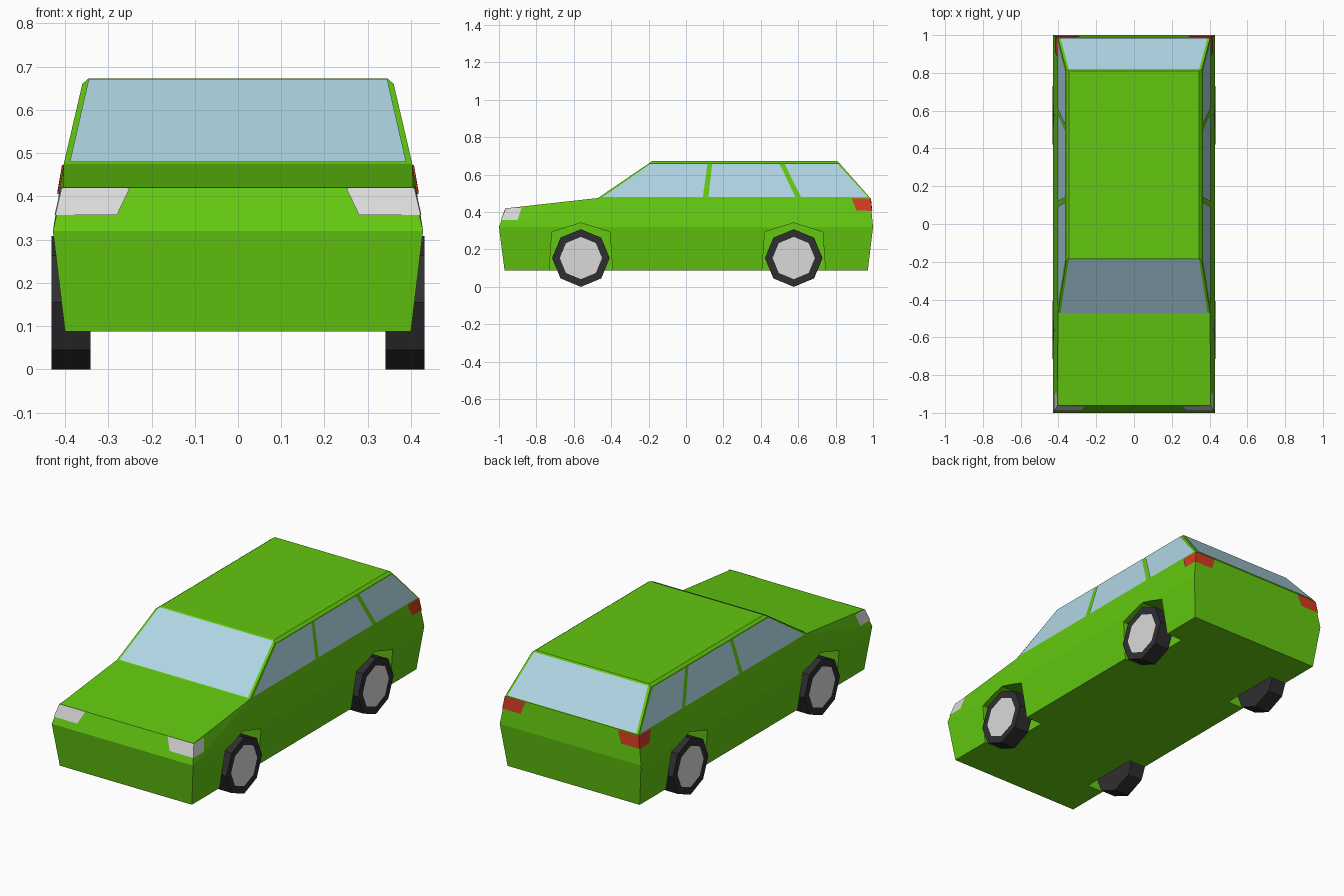
import bpy, bmesh, math
from mathutils import Vector, Matrix

cube = bpy.data.objects.get("Cube")
if cube:
    bpy.data.objects.remove(cube, do_unlink=True)


def material(name, r, g, b):
    m = bpy.data.materials.new(name)
    m.use_nodes = True
    m.diffuse_color = (r, g, b, 1)
    m.node_tree.nodes["Principled BSDF"].inputs["Base Color"].default_value = (r, g, b, 1)
    return m


GREEN = material("green_paint", 0.125, 0.58, 0.005)
GLASS = material("pale_blue_glass", 0.43, 0.67, 0.77)
SILVER = material("light_silver", 0.7, 0.7, 0.7)
RED = material("tail_red", 0.64, 0.045, 0.016)
RUBBER = material("black_rubber", 0.028, 0.028, 0.031)


def finish(name, bm, *mats):
    mesh = bpy.data.meshes.new(name)
    bm.to_mesh(mesh)
    bm.free()
    for m in mats:
        mesh.materials.append(m)
    obj = bpy.data.objects.new(name, mesh)
    bpy.context.collection.objects.link(obj)
    return obj


def add_hull(bm, points):
    verts = [bm.verts.new(p) for p in points]
    bmesh.ops.convex_hull(bm, input=verts)


def both_sides(points):
    return [(s * x, y, z) for s in (1, -1) for x, y, z in points]


def solid(name, half):
    """Convex flat-faced solid from the points of one half."""
    bm = bmesh.new()
    add_hull(bm, both_sides(half))
    bmesh.ops.dissolve_limit(bm, angle_limit=0.01, verts=bm.verts[:], edges=bm.edges[:])
    bmesh.ops.recalc_face_normals(bm, faces=bm.faces[:])
    return finish(name, bm, GREEN)


def plate(name, mat, polygons, lift=0.004):
    """Thin skin lying just proud of the body."""
    bm = bmesh.new()
    centre = Vector((0, 0, 0.35))
    for poly in polygons:
        face = bm.faces.new([bm.verts.new(p) for p in poly])
        face.normal_update()
        if face.normal.dot(face.calc_center_median() - centre) < 0:
            face.normal_flip()
    bmesh.ops.remove_doubles(bm, verts=bm.verts[:], dist=0.0005)
    bm.normal_update()
    for v, n in [(v, v.normal.copy()) for v in bm.verts]:
        v.co += n * lift
    return finish(name, bm, mat)


def plate_pair(name, mat, polygons):
    for side, s in (("left", 1), ("right", -1)):
        plate(f"{side}_{name}", mat, [[(s * x, y, z) for x, y, z in p] for p in polygons])


# Lower body and cabin
body = solid("lower_body", [
    (0.40, -0.97, 0.087), (0.40, 0.972, 0.087),
    (0.428, -1.0, 0.32), (0.428, 1.0, 0.32),
    (0.405, -0.962, 0.42), (0.403, -0.47, 0.475), (0.403, 0.985, 0.475)])
solid("cabin", [
    (0.403, -0.47, 0.475), (0.403, 0.985, 0.475),
    (0.36, -0.199, 0.66), (0.36, 0.8215, 0.66),
    (0.345, -0.18, 0.673), (0.345, 0.81, 0.673)])

# Wheel arches cut into the body
AXLES = {"front": -0.562, "rear": 0.576}
ARCH = [(-0.175, 0.0), (-0.155, 0.293), (0, 0.342), (0.155, 0.293), (0.175, 0.0)]
bm = bmesh.new()
for y in AXLES.values():
    for s in (1, -1):
        add_hull(bm, [(s * x, y + dy, z) for x in (0.3, 0.5) for dy, z in ARCH])
bmesh.ops.recalc_face_normals(bm, faces=bm.faces[:])
cutter = finish("arch_cutter", bm, GREEN)
cutter.hide_render = True
mod = body.modifiers.new("arches", "BOOLEAN")
mod.operation = "DIFFERENCE"
mod.solver = "EXACT"
mod.object = cutter
bpy.context.view_layer.objects.active = body
bpy.ops.object.modifier_apply(modifier=mod.name)
bpy.data.objects.remove(cutter, do_unlink=True)

# Wheels: octagonal tyre with an inset hub on the outer face
for axle, y in AXLES.items():
    for side, s in (("left", 1), ("right", -1)):
        bm = bmesh.new()
        bmesh.ops.create_cone(bm, cap_ends=True, segments=8, radius1=0.154,
                              radius2=0.154, depth=0.09)
        bm.normal_update()
        top = max(bm.faces, key=lambda f: f.normal.z)
        bmesh.ops.inset_individual(bm, faces=[top], thickness=0.041)
        top.material_index = 1
        first = max(bm.verts, key=lambda v: v.co.x)
        turn = Matrix.Rotation(-math.atan2(first.co.y, first.co.x), 4, "Z")
        place = Matrix.Translation((s * 0.386, y, 0.154))
        bm.transform(place @ Matrix.Rotation(s * math.pi / 2, 4, "Y") @ turn)
        finish(f"{axle}_{side}_wheel", bm, RUBBER, SILVER)

# Windscreen and tailgate glass
plate("windscreen", GLASS, [[(-0.389, -0.468, 0.476), (0.389, -0.468, 0.476),
                             (0.345, -0.187, 0.668), (-0.345, -0.187, 0.668)]])
plate("rear_window", GLASS, [[(-0.39, 0.983, 0.477), (0.39, 0.983, 0.477),
                              (0.345, 0.818, 0.664), (-0.345, 0.818, 0.664)]])

# Side windows: y of the bottom and top corners, pillars are the gaps
WINDOWS = {"front_window": (-0.445, 0.09, 0.115, -0.19),
           "middle_window": (0.12, 0.585, 0.50, 0.14),
           "back_window": (0.615, 0.973, 0.81, 0.527)}
for name, (b1, b2, t2, t1) in WINDOWS.items():
    plate_pair(name, GLASS, [[(0.402, b1, 0.479), (0.402, b2, 0.479),
                              (0.361, t2, 0.657), (0.361, t1, 0.657)]])

# Lamps wrapped around the corners
plate_pair("headlight", SILVER, [
    [(0.25, -0.962, 0.418), (0.405, -0.962, 0.418), (0.42, -0.987, 0.355), (0.28, -0.987, 0.355)],
    [(0.405, -0.962, 0.418), (0.4055, -0.88, 0.422), (0.42, -0.90, 0.357), (0.42, -0.987, 0.355)]])
plate_pair("tail_light", RED, [
    [(0.28, 0.985, 0.472), (0.403, 0.985, 0.472), (0.414, 0.992, 0.405), (0.305, 0.992, 0.405)],
    [(0.403, 0.985, 0.472), (0.403, 0.885, 0.472), (0.414, 0.912, 0.408), (0.414, 0.992, 0.405)]])
